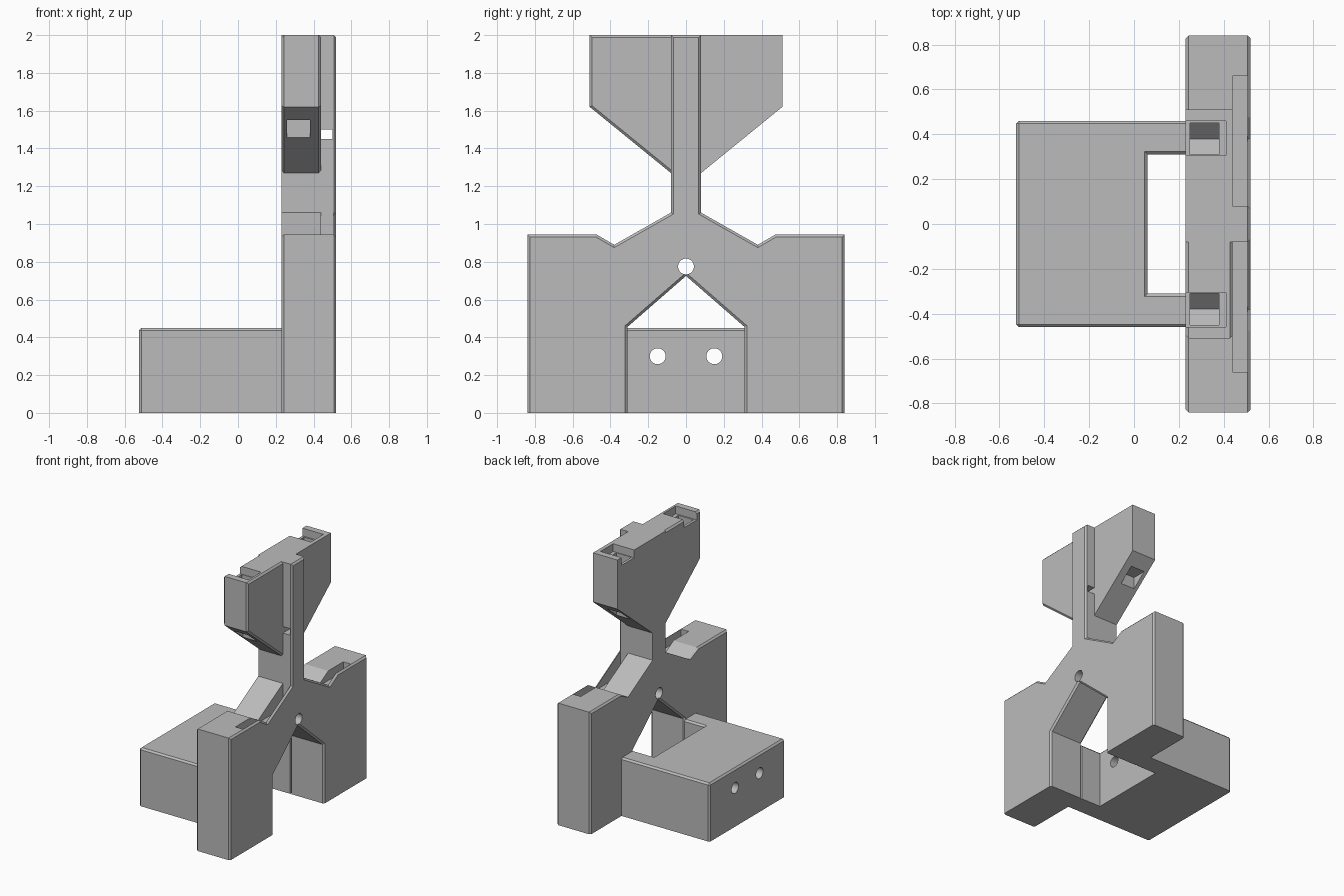
import bpy
import bmesh
import math
from mathutils import Vector

cube = bpy.data.objects.get("Cube")
if cube:
    bpy.data.objects.remove(cube, do_unlink=True)

grey = bpy.data.materials.new("plain grey")
grey.use_nodes = True
grey.diffuse_color = (0.5, 0.5, 0.5, 1)
grey.node_tree.nodes["Principled BSDF"].inputs["Base Color"].default_value = (0.5, 0.5, 0.5, 1)

CHAMFER = 0.013
BACK, FACE, HEAD_FACE = 0.23, 0.52, 0.44


def prism(name, points, axis, lo, hi, chamfer=None):
    """Extrude a profile along x (points are y, z) or z (points are x, y)."""
    bm = bmesh.new()
    place = (lambda p: (lo, *p)) if axis == "x" else (lambda p: (*p, lo))
    face = bm.faces.new([bm.verts.new(place(p)) for p in points])
    out = bmesh.ops.extrude_face_region(bm, geom=[face])
    moved = [v for v in out["geom"] if isinstance(v, bmesh.types.BMVert)]
    step = Vector((hi - lo, 0, 0)) if axis == "x" else Vector((0, 0, hi - lo))
    bmesh.ops.translate(bm, verts=moved, vec=step)
    bmesh.ops.recalc_face_normals(bm, faces=bm.faces)
    if chamfer:
        edges = [e for e in bm.edges if chamfer(e.verts[0].co, e.verts[1].co)]
        bmesh.ops.bevel(bm, geom=edges, offset=CHAMFER, segments=1, affect="EDGES")
    mesh = bpy.data.meshes.new(name)
    bm.to_mesh(mesh)
    bm.free()
    mesh.materials.append(grey)
    obj = bpy.data.objects.new(name, mesh)
    bpy.context.collection.objects.link(obj)
    return obj


def box(x, y, z):
    pts = [(y[0], z[0]), (y[1], z[0]), (y[1], z[1]), (y[0], z[1])]
    return prism("cutter", pts, "x", x[0], x[1])


def rod(y, z, radius):
    turns = [2 * math.pi * i / 40 for i in range(40)]
    pts = [(y + radius * math.cos(a), z + radius * math.sin(a)) for a in turns]
    return prism("cutter", pts, "x", -1, 1)


def cut(obj, cutters):
    bpy.context.view_layer.objects.active = obj
    for cutter in cutters:
        cutter.hide_render = True
        mod = obj.modifiers.new("cut", "BOOLEAN")
        mod.operation, mod.solver, mod.object = "DIFFERENCE", "EXACT", cutter
        bpy.ops.object.modifier_apply(modifier=mod.name)
        bpy.data.objects.remove(cutter, do_unlink=True)


def along(a, b, i, value):
    return abs(a[i] - value) < 1e-4 and abs(b[i] - value) < 1e-4


# Upright plate with gable opening, shoulders and stem, as a mirrored profile
half = [(0.31, 0), (0.84, 0), (0.84, 0.945), (0.475, 0.945), (0.38, 0.89),
        (0.08, 1.06), (0.08, 2.0)]
profile = [(0, 0.725), (0.31, 0.455)] + half
profile += [(-y, z) for y, z in reversed(half)] + [(-0.31, 0.455)]


def plate_edges(a, b):
    if along(a, b, 2, 0):
        return False
    return along(a, b, 0, FACE) or (along(a, b, 0, BACK) and max(a.z, b.z) < 1)


plate = prism("upright_plate", profile, "x", BACK, FACE, plate_edges)
slots = [box((HEAD_FACE, 0.505), sorted((s * 0.08, s * 0.66)), (0.87, 1.3)) for s in (-1, 1)]
cross_hole = box((HEAD_FACE, 0.5), (-0.2, 0.2), (1.45, 1.5))
cut(plate, slots + [cross_hole, rod(0, 0.775, 0.042)])

# Head wings either side of the stem, each with a top socket and a lower notch
for side, name in ((-1, "right_head_wing"), (1, "left_head_wing")):
    wing = [(0.08, 1.27), (0.51, 1.62), (0.51, 2.0), (0.08, 2.0)]
    outer = (lambda a, b: not along(a, b, 1, -0.08)
             and (along(a, b, 0, HEAD_FACE) or along(a, b, 0, BACK)))
    obj = prism(name, [(side * y, z) for y, z in wing], "x", BACK, HEAD_FACE,
                outer if side < 0 else None)
    socket = [(0.31, 2.1), (0.31, 1.87), (0.38, 1.8), (0.45, 1.87), (0.45, 2.1)]
    span = sorted((side * 0.305, side * 0.46))
    cut(obj, [box((0.1, 0.41), span, (1.94, 2.1)),
              prism("cutter", [(side * y, z) for y, z in socket], "x", 0.25, 0.38),
              box((0.26, 0.38), sorted((side * 0.31, side * 0.45)), (1.3, 1.55))])

# Base block, notched behind the opening and drilled twice
plan = [(-0.525, -0.46), (BACK, -0.46), (BACK, -0.31), (0.06, -0.31),
        (0.06, 0.31), (BACK, 0.31), (BACK, 0.46), (-0.525, 0.46)]


def block_edges(a, b):
    if along(a, b, 0, BACK) or along(a, b, 2, 0):
        return False
    return along(a, b, 2, 0.45) or along(a, b, 0, -0.525)


block = prism("base_block", plan, "z", 0, 0.45, block_edges)
cut(block, [rod(y, 0.3, 0.042) for y in (-0.15, 0.15)])
